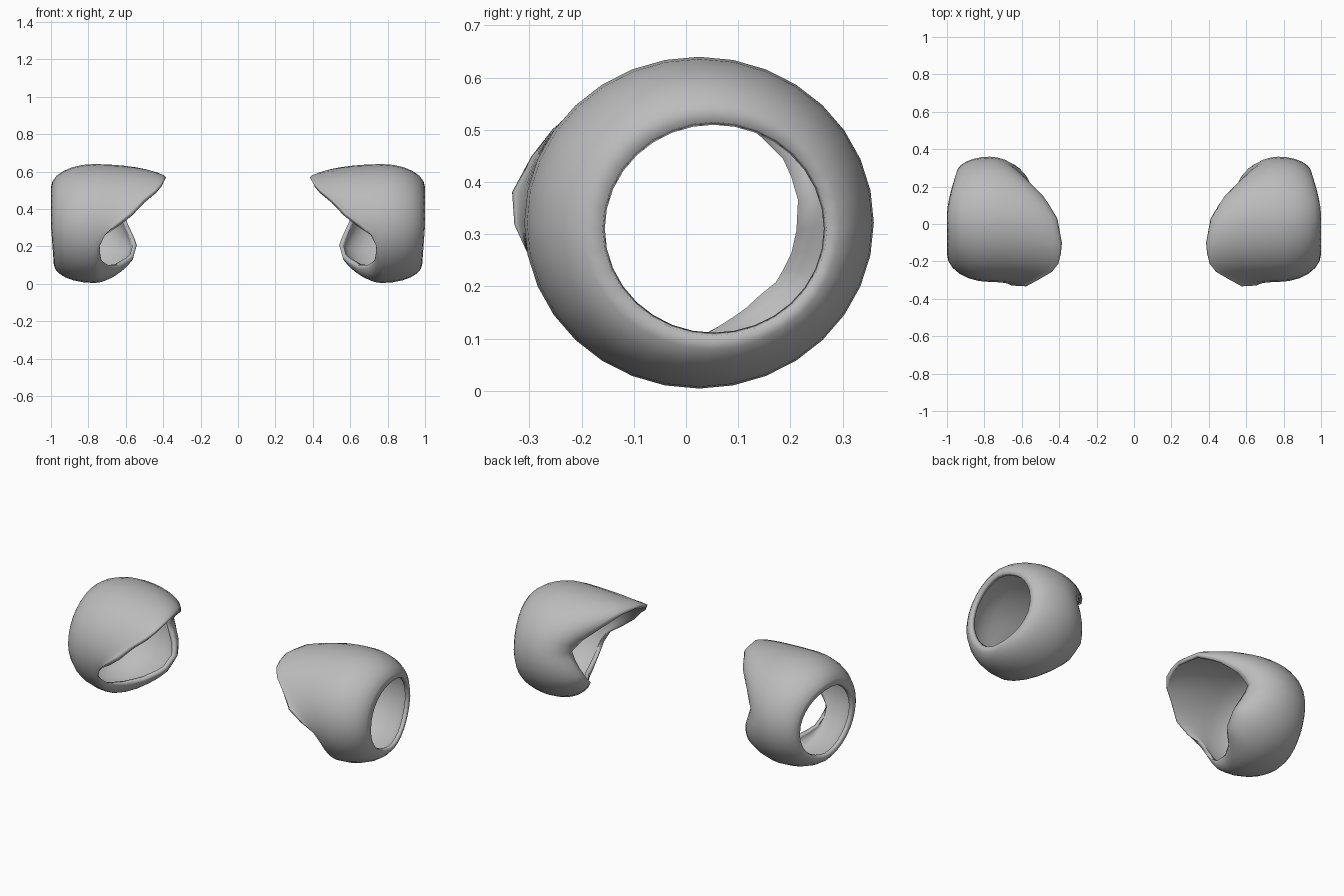
import bpy, bmesh, math

if "Cube" in bpy.data.objects:
    bpy.data.objects.remove(bpy.data.objects["Cube"])

SEGMENTS = 32
BULGE_X = 0.77

grey = bpy.data.materials.new("plain grey")
grey.diffuse_color = (0.5, 0.5, 0.5, 1)
grey.use_nodes = True
grey.node_tree.nodes["Principled BSDF"].inputs["Base Color"].default_value = grey.diffuse_color

# inner opening outline: angle from the back (degrees), x, y, z
OPENING = [(-90, .64, .02, .10), (-60, .56, .10, .14), (-32, .54, .18, .21), (-8, .57, .21, .28),
           (10, .61, .22, .36), (32, .56, .20, .43), (60, .47, .13, .51), (90, .41, .03, .565),
           (112, .385, -.10, .57), (132, .395, -.20, .545), (150, .45, -.27, .49),
           (163, .55, -.315, .42), (174, .60, -.35, .345), (184, .69, -.315, .30),
           (200, .74, -.285, .21), (222, .735, -.20, .13), (245, .70, -.08, .10),
           (270, .64, .02, .10)]


def opening_point(deg):
    """Smooth interpolation along the opening outline."""
    n = len(OPENING) - 1
    for i in range(n):
        a, b = OPENING[i], OPENING[i + 1]
        if a[0] <= deg <= b[0]:
            f = (deg - a[0]) / (b[0] - a[0])
            return [a[k] + (b[k] - a[k]) * f for k in (1, 2, 3)]


def profile(deg):
    """Points from the arm hole, over the bulge, to the inner opening."""
    c, s = math.cos(math.radians(deg)), math.sin(math.radians(deg))
    hy, hz = .055 + .215 * c, .31 + .205 * s
    hx = 1.0 - .05 * max(0, c) ** 1.5 - .015 * max(0, -s)
    by, bz = .025 + .335 * c, .322 + .318 * s
    ex, ey, ez = opening_point(deg)
    pts = []
    for i in range(6):
        t = math.pi / 2 * i / 6
        k = math.sin(t)
        pts.append((BULGE_X + (hx - BULGE_X) * math.cos(t), hy + (by - hy) * k, hz + (bz - hz) * k))
    for i in range(8):
        u = math.pi / 2 * i / 7
        k = .75 * (1 - math.cos(u)) + .25 * (i / 7) ** 1.5
        pts.append((BULGE_X + (ex - BULGE_X) * math.sin(u), by + (ey - by) * k, bz + (ez - bz) * k))
    return pts


def shoulder_guard(name, side):
    bm = bmesh.new()
    columns = [[bm.verts.new((side * x, y, z)) for x, y, z in profile(-90 + 360 * i / SEGMENTS)]
               for i in range(SEGMENTS)]
    for i, a in enumerate(columns):
        b = columns[(i + 1) % SEGMENTS]
        for j in range(len(a) - 1):
            quad = (a[j], b[j], b[j + 1], a[j + 1])
            bm.faces.new(quad if side < 0 else quad[::-1])
    # make the shell face outward
    bm.normal_update()
    middle = columns[SEGMENTS // 2][6]
    if middle.normal.z < 0:
        bmesh.ops.reverse_faces(bm, faces=bm.faces[:])
    mesh = bpy.data.meshes.new(name)
    bm.to_mesh(mesh)
    bm.free()
    mesh.materials.append(grey)
    ob = bpy.data.objects.new(name, mesh)
    bpy.context.collection.objects.link(ob)
    # shell thickness, grown inward
    mod = ob.modifiers.new("thickness", 'SOLIDIFY')
    mod.thickness = .022
    mod.offset = -1
    bpy.context.view_layer.objects.active = ob
    ob.select_set(True)
    bpy.ops.object.shade_smooth_by_angle(angle=math.radians(50))
    ob.select_set(False)


shoulder_guard("right_shoulder_guard", 1)
shoulder_guard("left_shoulder_guard", -1)
